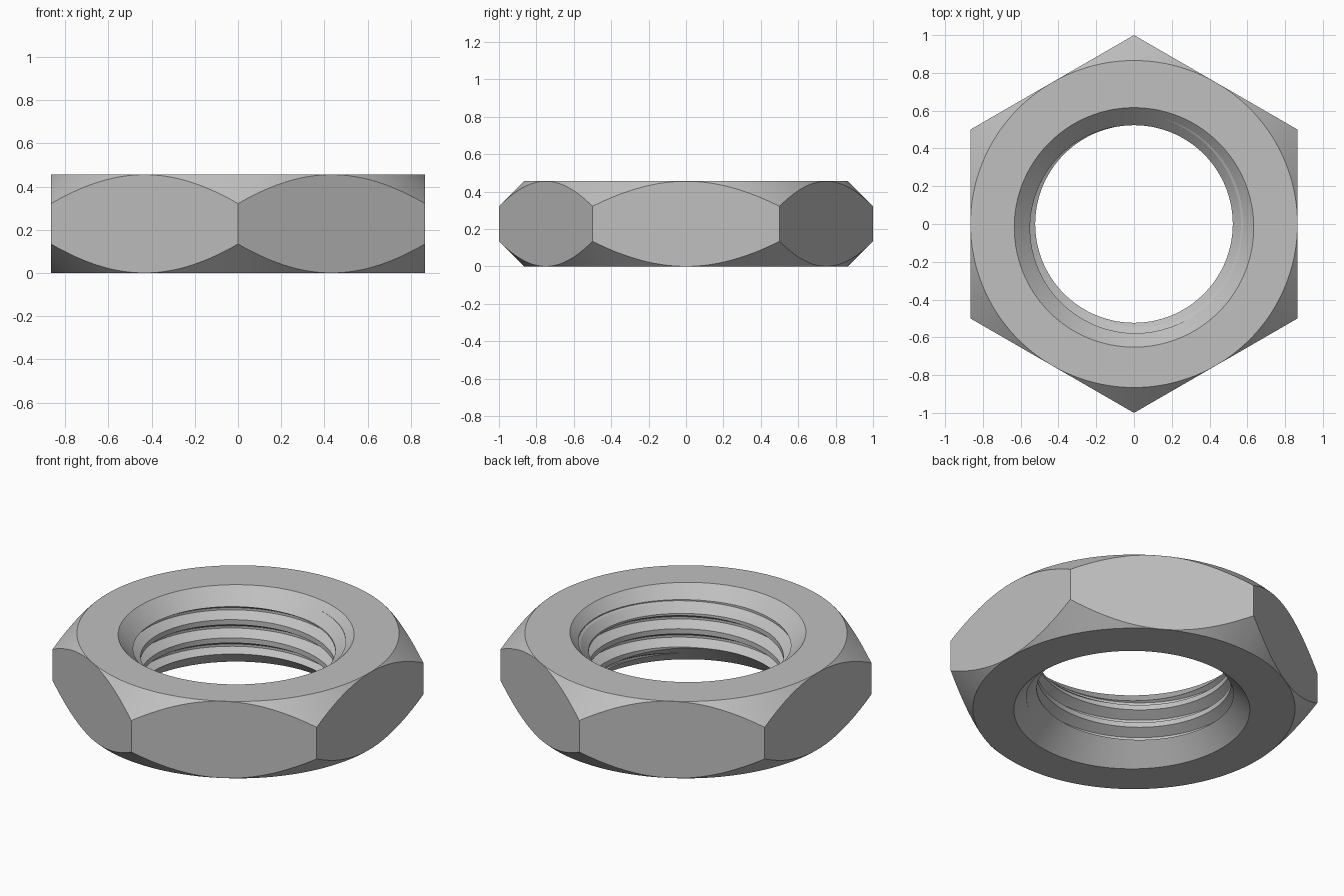
import bpy, bmesh, math

cube = bpy.data.objects.get("Cube")
if cube:
    bpy.data.objects.remove(cube, do_unlink=True)

HEIGHT = 0.456
FLAT = 0.866             # centre to flat
MINOR, ROOT = 0.523, 0.579
PITCH = 0.108
START = 0.0785           # height of the groove centre at angle zero
SINK_R, SINK_Y = 0.634, -0.018
SEGS = 160


def make_object(name, bm):
    bmesh.ops.recalc_face_normals(bm, faces=bm.faces)
    mesh = bpy.data.meshes.new(name)
    bm.to_mesh(mesh)
    bm.free()
    obj = bpy.data.objects.new(name, mesh)
    bpy.context.collection.objects.link(obj)
    return obj


def lathe(name, profile, segs=SEGS, y=0.0, turn=0.0):
    """Closed solid of stacked rings from (radius, height) pairs."""
    bm = bmesh.new()
    rings = []
    for r, z in profile:
        angles = [turn + math.tau * i / segs for i in range(segs)]
        rings.append([bm.verts.new((r * math.cos(a), y + r * math.sin(a), z)) for a in angles])
    for low, high in zip(rings, rings[1:]):
        for i in range(segs):
            j = (i + 1) % segs
            bm.faces.new((low[i], low[j], high[j], high[i]))
    bm.faces.new(rings[0])
    bm.faces.new(rings[-1])
    return make_object(name, bm)


def thread_cutter(name, first_turn, last_turn, steps=96):
    """Trapezoid groove swept along a right-handed helix."""
    slope = math.tan(math.radians(30))
    inner = MINOR - 0.012
    root_half = PITCH / 16
    inner_half = root_half + (ROOT - inner) * slope
    section = [(inner, -inner_half), (ROOT, -root_half), (ROOT, root_half), (inner, inner_half)]
    bm = bmesh.new()
    rings = []
    for i in range(first_turn * steps, last_turn * steps + 1):
        a = math.tau * i / steps
        z = START + PITCH * i / steps
        rings.append([bm.verts.new((r * math.cos(a), r * math.sin(a), z + dz)) for r, dz in section])
    for p, q in zip(rings, rings[1:]):
        for k in range(4):
            m = (k + 1) % 4
            bm.faces.new((p[k], p[m], q[m], q[k]))
    bm.faces.new(rings[0])
    bm.faces.new(rings[-1])
    return make_object(name, bm)


def combine(obj, tool, operation):
    mod = obj.modifiers.new(operation.title(), 'BOOLEAN')
    mod.operation = operation
    mod.solver = 'EXACT'
    mod.object = tool
    bpy.ops.object.select_all(action='DESELECT')
    bpy.context.view_layer.objects.active = obj
    obj.select_set(True)
    bpy.ops.object.modifier_apply(modifier=mod.name)
    bpy.data.objects.remove(tool, do_unlink=True)


# Hexagonal body, corners towards front and back
corner = FLAT / math.cos(math.pi / 6)
nut = lathe("hex_nut", [(corner, 0), (corner, HEIGHT)], segs=6, turn=math.pi / 6)

# Rounded 45 degree chamfer on the outer corners
rim, over = FLAT - 0.0005, 0.05
mid = HEIGHT / 2
combine(nut, lathe("corner_chamfer", [(rim - over, -over), (rim + mid, mid),
                                      (rim - over, HEIGHT + over)], segs=192), 'INTERSECT')

# Bore, countersinks at both ends, then the thread groove
combine(nut, lathe("bore", [(MINOR, -0.1), (MINOR, HEIGHT + 0.1)]), 'DIFFERENCE')
depth = 0.2
for base, side in ((0, 1), (HEIGHT, -1)):
    cone = [(SINK_R + over, base - side * over), (SINK_R - depth, base + side * depth)]
    combine(nut, lathe("countersink", cone, y=SINK_Y), 'DIFFERENCE')
combine(nut, thread_cutter("thread_groove", -2, 5), 'DIFFERENCE')

# Plain grey metal
grey = bpy.data.materials.new("grey_metal")
grey.use_nodes = True
colour = (0.53, 0.53, 0.53, 1)
grey.diffuse_color = colour
grey.node_tree.nodes["Principled BSDF"].inputs["Base Color"].default_value = colour
nut.data.materials.clear()
nut.data.materials.append(grey)
for face in nut.data.polygons:
    face.material_index = 0

bpy.ops.object.select_all(action='DESELECT')
nut.select_set(True)
bpy.context.view_layer.objects.active = nut
bpy.ops.object.shade_smooth_by_angle(angle=math.radians(10))
